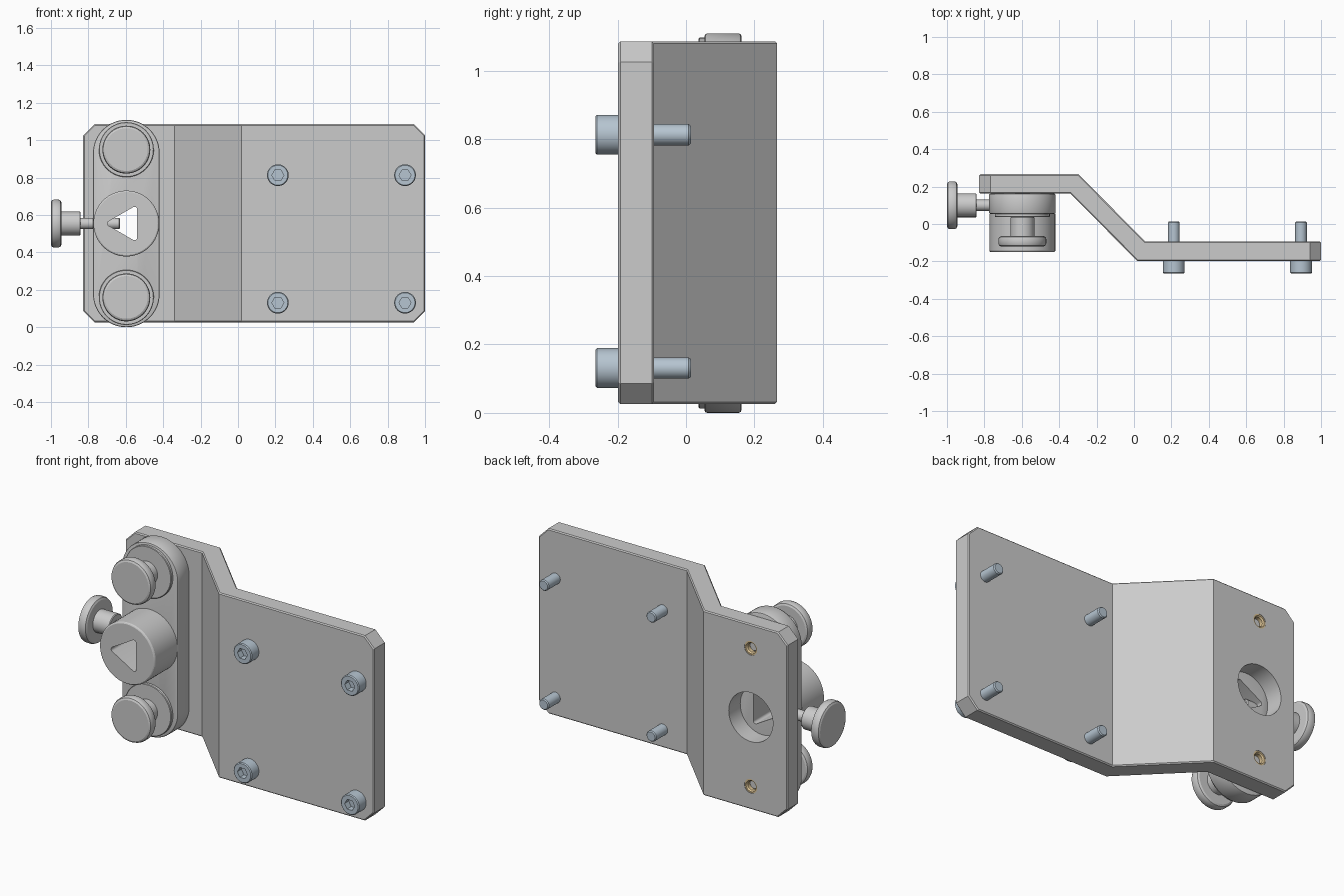
import bpy, bmesh, math

if "Cube" in bpy.data.objects:
    bpy.data.objects.remove(bpy.data.objects["Cube"])

TO_FRONT = (math.pi / 2, 0, 0)     # local z points to -y
TO_LEFT = (0, -math.pi / 2, 0)     # local z points to -x
ZC, SX, KZ = 0.5545, -0.597, 0.395  # mid height, slide centre x, knob offset


def material(name, rgb):
    m = bpy.data.materials.new(name)
    m.diffuse_color = (*rgb, 1)
    m.use_nodes = True
    m.node_tree.nodes["Principled BSDF"].inputs["Base Color"].default_value = m.diffuse_color
    return m


def add(name, bm, loc=(0, 0, 0), rot=(0, 0, 0), mat=None):
    bmesh.ops.recalc_face_normals(bm, faces=bm.faces)
    me = bpy.data.meshes.new(name)
    bm.to_mesh(me)
    bm.free()
    ob = bpy.data.objects.new(name, me)
    bpy.context.collection.objects.link(ob)
    ob.location, ob.rotation_euler = loc, rot
    if mat:
        me.materials.append(mat)
    return ob


def lathe(name, prof, loc, rot=TO_FRONT, n=64, tube=False, mat=None):
    """Spin (radius, height) points round local z; capped unless a tube."""
    bm = bmesh.new()
    rings = [[bm.verts.new((r * math.cos(2 * math.pi * i / n),
                            r * math.sin(2 * math.pi * i / n), h))
              for i in range(n)] for r, h in prof]
    pairs = list(zip(rings, rings[1:])) + ([(rings[-1], rings[0])] if tube else [])
    for a, b in pairs:
        for i in range(n):
            j = (i + 1) % n
            bm.faces.new((a[i], a[j], b[j], b[i]))
    if not tube:
        bm.faces.new(rings[0])
        bm.faces.new(rings[-1])
    return add(name, bm, loc, rot, mat)


def prism(name, pts, h, loc=(0, 0, 0), rot=(0, 0, 0)):
    """Extrude a flat outline along local z."""
    bm = bmesh.new()
    lo = [bm.verts.new((x, y, 0)) for x, y in pts]
    hi = [bm.verts.new((x, y, h)) for x, y in pts]
    bm.faces.new(lo)
    bm.faces.new(hi)
    for i in range(len(pts)):
        j = (i + 1) % len(pts)
        bm.faces.new((lo[i], lo[j], hi[j], hi[i]))
    return add(name, bm, loc, rot)


def activate(ob):
    bpy.context.view_layer.update()
    bpy.ops.object.select_all(action='DESELECT')
    ob.select_set(True)
    bpy.context.view_layer.objects.active = ob


def apply_mod(ob, kind, **props):
    m = ob.modifiers.new(kind, kind)
    for k, v in props.items():
        setattr(m, k, v)
    activate(ob)
    bpy.ops.object.modifier_apply(modifier=m.name)


def cut(ob, cutter):
    apply_mod(ob, 'BOOLEAN', operation='DIFFERENCE', solver='EXACT', object=cutter)


def drop(*obs):
    for o in obs:
        bpy.data.objects.remove(o)


steel = material("steel_blue", (0.47, 0.56, 0.64))
brass = material("brass", (0.72, 0.55, 0.3))

# Bent mounting plate: side profile, chamfered corners, softened rim
profile = [(-0.828, 0.266), (-0.297, 0.266), (0.061, -0.094), (1, -0.094),
           (1, -0.198), (0.018, -0.198), (-0.34, 0.162), (-0.828, 0.162)]
plate = prism("bent_plate", profile, 1.059, (0, 0, 0.0265))
bm = bmesh.new()
bm.from_mesh(plate.data)
corners = [e for e in bm.edges
           if abs(e.verts[0].co.x - e.verts[1].co.x) < 1e-4
           and abs(e.verts[0].co.z - e.verts[1].co.z) < 1e-4]
bmesh.ops.bevel(bm, geom=corners, offset=0.06, segments=1, affect='EDGES')
bm.to_mesh(plate.data)
bm.free()
apply_mod(plate, 'BEVEL', width=0.006, segments=1, limit_method='ANGLE',
          angle_limit=math.radians(60))

# Round window and insert holes through the plate
window = lathe("window_cutter", [(0.14, -0.1), (0.14, 0.104)], (SX, 0.266, ZC))
cut(plate, window)
drop(window)
for s in (-1, 1):
    hole = lathe("hole_cutter", [(0.04, -0.1), (0.04, 0.2)], (SX, 0.266, ZC + s * KZ))
    cut(plate, hole)
    drop(hole)
    lathe("threaded_insert", [(0.04, 0.002), (0.032, 0.002), (0.026, 0.01),
                              (0.026, 0.1), (0.04, 0.1)],
          (SX, 0.266, ZC + s * KZ), n=32, tube=True, mat=brass)

# Stadium shaped slide block
R = 0.178
half = ZC - R
outline = [(R * math.cos(a), R * math.sin(a) + (half if i < 33 else -half))
           for i, a in enumerate([math.pi * k / 32 for k in range(33)] +
                                 [math.pi + math.pi * k / 32 for k in range(33)])]
slide = prism("slide_block", outline, 0.108, (SX, 0.162, ZC), TO_FRONT)
apply_mod(slide, 'BEVEL', width=0.008, segments=2, limit_method='ANGLE',
          angle_limit=math.radians(60))

# Central round hub
hub = lathe("round_hub", [(0.176, 0), (0.176, 0.197), (0.173, 0.202), (0.168, 0.205)],
            (SX, 0.054, ZC))

# Triangular opening with rounded corners through the hub and slide
tri = []
for k in range(3):
    a0 = math.pi + k * 2 * math.pi / 3
    for j in range(-3, 4):
        a = a0 + j * math.pi / 9
        tri.append((0.087 * math.cos(a0) + 0.014 * math.cos(a),
                    0.087 * math.sin(a0) + 0.014 * math.sin(a)))
opening = prism("triangle_cutter", tri, 0.6, (SX, 0.3, ZC), TO_FRONT)
cut(slide, opening)
cut(hub, opening)
drop(opening)

# Thumb screws: thin shank, thick neck, wide rounded head (0 = neck base)
def thumb_screw(name, shank, neck, loc, rot):
    t = neck + 0.055
    lathe(name, [(0.024, -shank), (0.03, -shank + 0.006), (0.03, 0), (0.06, 0),
                 (0.064, 0.004), (0.064, neck), (0.114, neck), (0.124, neck + 0.005),
                 (0.128, neck + 0.015), (0.128, t - 0.015), (0.124, t - 0.005),
                 (0.114, t)], loc, rot)


for s in (-1, 1):
    z = ZC + s * KZ
    lathe("knob_seat", [(0.147, 0), (0.147, 0.026), (0.144, 0.029)], (SX, 0.066, z))
    thumb_screw("clamp_knob", 0.2, 0.103, (SX, 0.038, z), TO_FRONT)
thumb_screw("side_knob", 0.212, 0.103, (-0.842, 0.1, ZC), TO_LEFT)

# Socket head bolts
bolt = lathe("socket_bolt", [(0.026, -0.212), (0.031, -0.206), (0.031, 0), (0.058, 0),
                             (0.058, 0.062), (0.053, 0.067)],
             (0.213, -0.198, 0.131), n=48, mat=steel)
socket = lathe("socket_cutter", [(0.032, 0.03), (0.032, 0.2)],
               (0.213, -0.198, 0.131), n=6)
cut(bolt, socket)
drop(socket)
for x, z in ((0.893, 0.131), (0.213, 0.813), (0.893, 0.813)):
    b = bolt.copy()
    b.location = (x, -0.198, z)
    bpy.context.collection.objects.link(b)

# Smooth round surfaces, keep edges sharp
for ob in list(bpy.context.scene.objects):
    activate(ob)
    bpy.ops.object.shade_smooth_by_angle(angle=math.radians(25))
